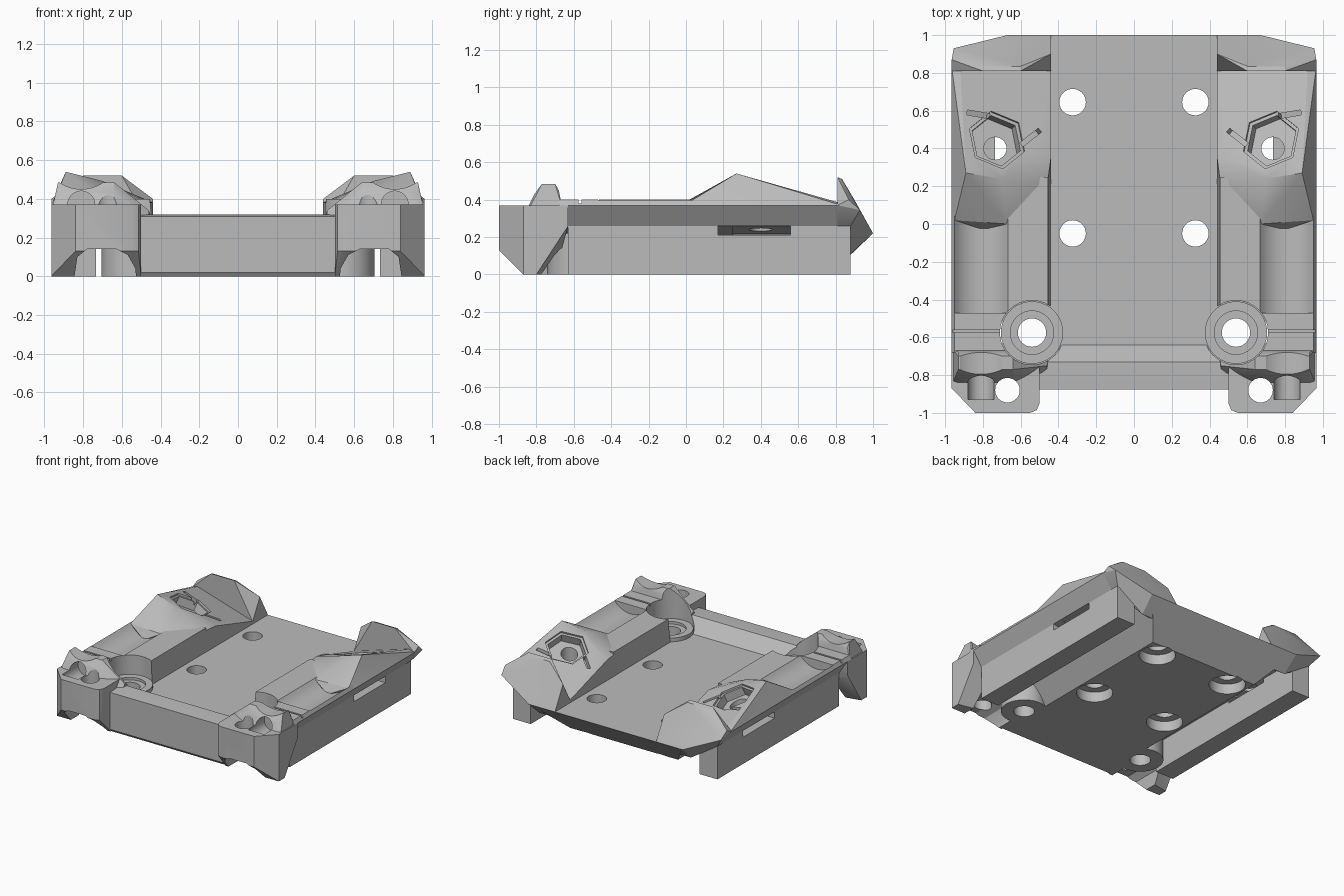
import bpy, bmesh
from mathutils import Matrix, Vector

if "Cube" in bpy.data.objects:
    bpy.data.objects.remove(bpy.data.objects["Cube"])

GREY = (0.5, 0.5, 0.5, 1)
grey = bpy.data.materials.new("matte_grey")
grey.use_nodes = True
grey.diffuse_color = GREY
grey.node_tree.nodes["Principled BSDF"].inputs["Base Color"].default_value = GREY


def finish(name, bm):
    bmesh.ops.recalc_face_normals(bm, faces=bm.faces)
    mesh = bpy.data.meshes.new(name)
    bm.to_mesh(mesh)
    bm.free()
    mesh.materials.append(grey)
    ob = bpy.data.objects.new(name, mesh)
    bpy.context.collection.objects.link(ob)
    return ob


def hull(name, points):
    bm = bmesh.new()
    for p in points:
        bm.verts.new(p)
    out = bmesh.ops.convex_hull(bm, input=bm.verts)
    junk = [g for g in out["geom_interior"] if isinstance(g, bmesh.types.BMVert)]
    bmesh.ops.delete(bm, geom=junk, context="VERTS")
    bmesh.ops.dissolve_limit(bm, angle_limit=0.02, verts=bm.verts, edges=bm.edges)
    return finish(name, bm)


def along_y(profile, y0, y1):
    return [(x, y, z) for x, z in profile for y in (y0, y1)]


def along_x(profile, x0, x1):
    return [(x, y, z) for y, z in profile for x in (x0, x1)]


def box(name, x0, x1, y0, y1, z0, z1):
    return hull(name, along_y([(x0, z0), (x1, z0), (x1, z1), (x0, z1)], y0, y1))


def rod(name, centre, axis, radius, length, sides=32, spin=0.0):
    bm = bmesh.new()
    turn = Vector(axis).to_track_quat("Z", "Y").to_matrix().to_4x4()
    bmesh.ops.create_cone(bm, cap_ends=True, segments=sides, radius1=radius, radius2=radius,
                          depth=length,
                          matrix=Matrix.Translation(centre) @ turn @ Matrix.Rotation(spin, 4, "Z"))
    return finish(name, bm)


def select(ob):
    bpy.ops.object.select_all(action="DESELECT")
    ob.select_set(True)
    bpy.context.view_layer.objects.active = ob


def cut(ob, *cutters):
    select(ob)
    for c in cutters:
        mod = ob.modifiers.new("cut", "BOOLEAN")
        mod.operation, mod.solver, mod.object = "DIFFERENCE", "EXACT", c
        bpy.ops.object.modifier_apply(modifier=mod.name)
        bpy.data.objects.remove(c)


def complete(ob, mirrored=True):
    if mirrored:
        ob.modifiers.new("mirror", "MIRROR")
    select(ob)
    bpy.ops.object.shade_smooth_by_angle(angle=0.45)


UP, BACK = (0, 0, 1), (0, 1, 0)
CORNER = (0.54, -0.575, 0.2)


def corner_hole():
    return rod("cutter", CORNER, UP, 0.075, 2)


def corner_pocket():
    return rod("cutter", (0.54, -0.575, 0.72), UP, 0.17, 1)


# Central deck with sloping underside edges and four counterbored holes
deck = hull("deck", [(s * x, y, z) for s in (-1, 1) for x, y, z in
                     [(0.47, -0.8, 0), (0.47, 0.77, 0), (0.66, 1, 0.22), (0.66, -0.64, 0.22)]])
for s in (-1, 1):
    cut(deck, rod("cutter", (s * 0.54, -0.575, 0.2), UP, 0.075, 2))
    for y in (-0.05, 0.645):
        cut(deck, rod("cutter", (s * 0.325, y, 0), UP, 0.07, 2),
            rod("cutter", (s * 0.325, y, 0), UP, 0.13, 0.16))
complete(deck, False)

# Front wall with a sloping back
wall = hull("front_wall", along_x([(-0.875, 0.02), (-0.86, 0), (-0.7, 0), (-0.64, 0.22),
                                   (-0.73, 0.32), (-0.75, 0.32), (-0.765, 0.31),
                                   (-0.875, 0.31)], -0.5, 0.5))
for s in (-1, 1):
    cut(wall, rod("cutter", (s * 0.54, -0.575, 0.72), UP, 0.17, 1))
complete(wall, False)

# Side bodies with a rounded trough
body = hull("side_body", along_y([(0.44, 0.2), (0.455, 0.4), (0.95, 0.4), (0.965, 0.37),
                                  (0.89, 0.26), (0.6, 0.2)], -0.68, 0.25))
cut(body, rod("cutter", (0.81, -0.195, 0.51), BACK, 0.18, 0.55, 48),
    box("cutter", 0.3, 0.54, -0.8, -0.45, 0.22, 0.6),
    corner_pocket(), corner_hole(),
    box("cutter", 0.6, 1, -0.575, -0.56, 0.38, 0.5))
complete(body)

# Humps with a tilted top, hexagonal socket and two slots
TILT = Vector((-0.3, 0.3, 1)).normalized()


def top_point(x, y):
    return (x, y, 0.54 - 0.3 * (y - 0.27) - 0.3 * (0.89 - x))


hump = hull("hump", [top_point(0.89, 0.27), top_point(0.7, 0.24), top_point(0.44, 0.35),
                     top_point(0.44, 0.83), top_point(0.92, 0.83), (0.965, 0.83, 0.37),
                     (0.965, 0.05, 0.37), (0.95, 0.02, 0.39), (0.67, 0.0, 0.39),
                     (0.8, -0.03, 0.32), (0.46, 0.2, 0.38), (0.44, 0.2, 0.2),
                     (0.44, 0.83, 0.2), (0.89, 0.05, 0.26), (0.89, 0.83, 0.26)])
socket = top_point(0.725, 0.445)
cut(hump, rod("cutter", socket, TILT, 0.16, 0.03, 6, 0.1),
    rod("cutter", socket, TILT, 0.14, 0.16, 6, 0.1),
    rod("cutter", (0.735, 0.4, 0.3), UP, 0.06, 2))
for x, y, spin in ((0.545, 0.46, 0.12), (0.82, 0.58, 0.95)):
    slot = box("cutter", -0.013, 0.013, -0.065, 0.065, -0.05, 0.05)
    turn = TILT.to_track_quat("Z", "Y").to_matrix().to_4x4()
    slot.data.transform(Matrix.Translation(top_point(x, y)) @
                        Matrix.Rotation(spin, 4, "Z") @ turn)
    cut(hump, slot)
complete(hump)

# Rear fins
fin = hull("rear_fin", [(0.6, 0.81, 0.52), (0.8, 0.81, 0.52), (0.6, 0.835, 0.51),
                        (0.8, 0.835, 0.51), (0.44, 0.81, 0.24), (0.44, 0.9, 0.4),
                        (0.44, 1, 0.22), (0.67, 1, 0.22), (0.82, 0.93, 0.345),
                        (0.955, 0.93, 0.345), (0.965, 0.87, 0.4), (0.965, 0.81, 0.37),
                        (0.44, 0.88, 0.11), (0.66, 0.88, 0.11), (0.89, 0.88, 0.26),
                        (0.89, 0.81, 0.26), (0.44, 0.81, 0.15)])
complete(fin)

# Side rails with a slot below the overhang
rail = box("side_rail", 0.735, 0.89, -0.63, 0.88, 0, 0.28)
cut(rail, box("cutter", 0.7, 1, 0.17, 0.56, 0.21, 0.265))
complete(rail)

# Front corner blocks with an arch below and a bolt hole
foot = [(0.5, -0.95), (0.515, -0.985), (0.55, -1), (0.84, -1), (0.965, -0.87)]
block = hull("corner_block", [(x, y, z) for x, y in foot for z in (0.13, 0.37)] +
             [(0.5, -0.63, 0.37), (0.965, -0.63, 0.37), (0.965, -0.63, 0.26),
              (0.965, -0.72, 0.2), (0.965, -0.78, 0.1), (0.965, -0.8, 0),
              (0.5, -0.87, 0), (0.965, -0.87, 0), (0.5, -0.7, 0)])
arch = [(0.52, -0.1), (0.53, 0.04), (0.57, 0.11), (0.63, 0.14), (0.78, 0.14), (0.83, 0.1),
        (0.86, -0.1)]
cut(block, hull("cutter", along_y(arch, -1.2, -0.4)),
    rod("cutter", (0.67, -0.88, 0.3), UP, 0.065, 2),
    rod("cutter", (0.81, -0.83, 0.37), BACK, 0.07, 0.2),
    corner_pocket(), corner_hole())
complete(block)

# Ridges across the corner blocks with a saddle and a round passage
ridge = hull("corner_ridge", along_x([(-0.85, 0.35), (-0.81, 0.43), (-0.77, 0.485),
                                      (-0.7, 0.485), (-0.68, 0.45), (-0.66, 0.35)], 0.64, 0.93) +
             [(0.96, -0.84, 0.35), (0.96, -0.66, 0.35), (0.46, -0.78, 0.3),
              (0.45, -0.68, 0.3), (0.46, -0.75, 0.34)])
cut(ridge, rod("cutter", (0.81, -0.75, 0.65), BACK, 0.2, 0.5, 48),
    rod("cutter", (0.81, -0.83, 0.37), BACK, 0.07, 0.2), corner_pocket(),
    rod("cutter", (0.67, -0.88, 0.3), UP, 0.065, 2))
complete(ridge)

# Raised rings and posts around the corner holes
post = rod("corner_post", (0.54, -0.575, 0.125), UP, 0.165, 0.25, 48)
cut(post, rod("cutter", (0.54, -0.575, 0.26), UP, 0.115, 0.06), corner_hole())
complete(post)
